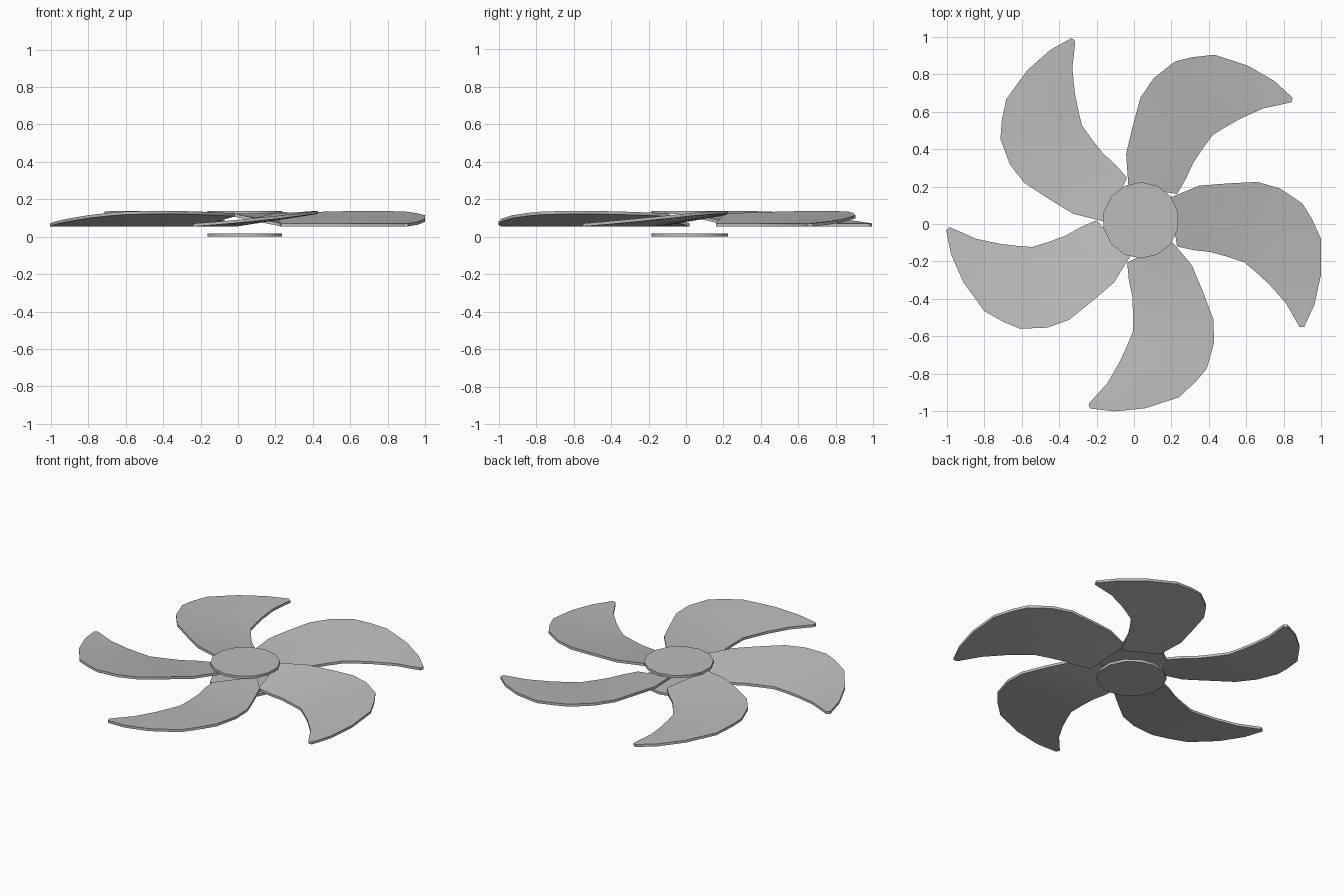
import bpy, bmesh, math
from mathutils import Matrix, Vector

cube = bpy.data.objects.get("Cube")
if cube:
    bpy.data.objects.remove(cube, do_unlink=True)

CENTRE = Vector((0.037, 0.02, 0))
THICK = 0.016

grey = bpy.data.materials.new("light grey")
grey.use_nodes = True
grey.diffuse_color = (0.5, 0.5, 0.5, 1)
grey.node_tree.nodes["Principled BSDF"].inputs["Base Color"].default_value = (0.5, 0.5, 0.5, 1)


def finish(name, bm):
    bmesh.ops.recalc_face_normals(bm, faces=bm.faces)
    mesh = bpy.data.meshes.new(name)
    bm.to_mesh(mesh)
    bm.free()
    mesh.materials.append(grey)
    obj = bpy.data.objects.new(name, mesh)
    bpy.context.collection.objects.link(obj)
    bpy.ops.object.select_all(action="DESELECT")
    obj.select_set(True)
    bpy.context.view_layer.objects.active = obj
    bpy.ops.object.shade_smooth_by_angle(angle=math.radians(30))
    return obj


# Leading (high, convex) edge and trailing (low, concave) edge, root to tip
LEAD = [(0.19, 0.14, 0.125), (0.35, 0.205, 0.13), (0.5, 0.217, 0.135),
        (0.66, 0.225, 0.138), (0.78, 0.19, 0.138), (0.9, 0.11, 0.134),
        (0.95, 0.03, 0.127), (1.0, -0.08, 0.115), (1.0, -0.27, 0.096),
        (0.965, -0.43, 0.081), (0.91, -0.55, 0.071)]
TRAIL = [(0.23, -0.12), (0.32, -0.14), (0.41, -0.15), (0.5, -0.175),
         (0.59, -0.205), (0.655, -0.26), (0.72, -0.32), (0.765, -0.37),
         (0.81, -0.42), (0.85, -0.49), (0.885, -0.55)]
CHORD = 4


def blade(index):
    bm = bmesh.new()
    rows = []
    for lead, trail in zip(LEAD, TRAIL):
        a, b = Vector(lead), Vector((*trail, 0.071))
        rows.append([bm.verts.new(a.lerp(b, i / CHORD)) for i in range(CHORD + 1)])
    for r, s in zip(rows, rows[1:]):
        for i in range(CHORD):
            bm.faces.new((r[i], r[i + 1], s[i + 1], s[i]))
    # Thicken straight down
    extruded = bmesh.ops.extrude_face_region(bm, geom=bm.faces[:], use_keep_orig=True)
    low = [v for v in extruded["geom"] if isinstance(v, bmesh.types.BMVert)]
    bmesh.ops.translate(bm, verts=low, vec=(0, 0, -THICK))
    turn = Matrix.Rotation(index * math.tau / 5, 3, "Z")
    bmesh.ops.rotate(bm, verts=bm.verts, cent=CENTRE, matrix=turn)
    finish(f"blade_{index + 1}", bm)


def disc(name, bottom, top):
    bm = bmesh.new()
    place = Matrix.Translation(CENTRE + Vector((0, 0, (bottom + top) / 2)))
    bmesh.ops.create_cone(bm, cap_ends=True, segments=14, radius1=0.204,
                          radius2=0.204, depth=top - bottom, matrix=place)
    finish(name, bm)


for n in range(5):
    blade(n)

# Hub plates above and below the blades
disc("hub_top_plate", 0.121, 0.137)
disc("hub_bottom_plate", 0, 0.016)
